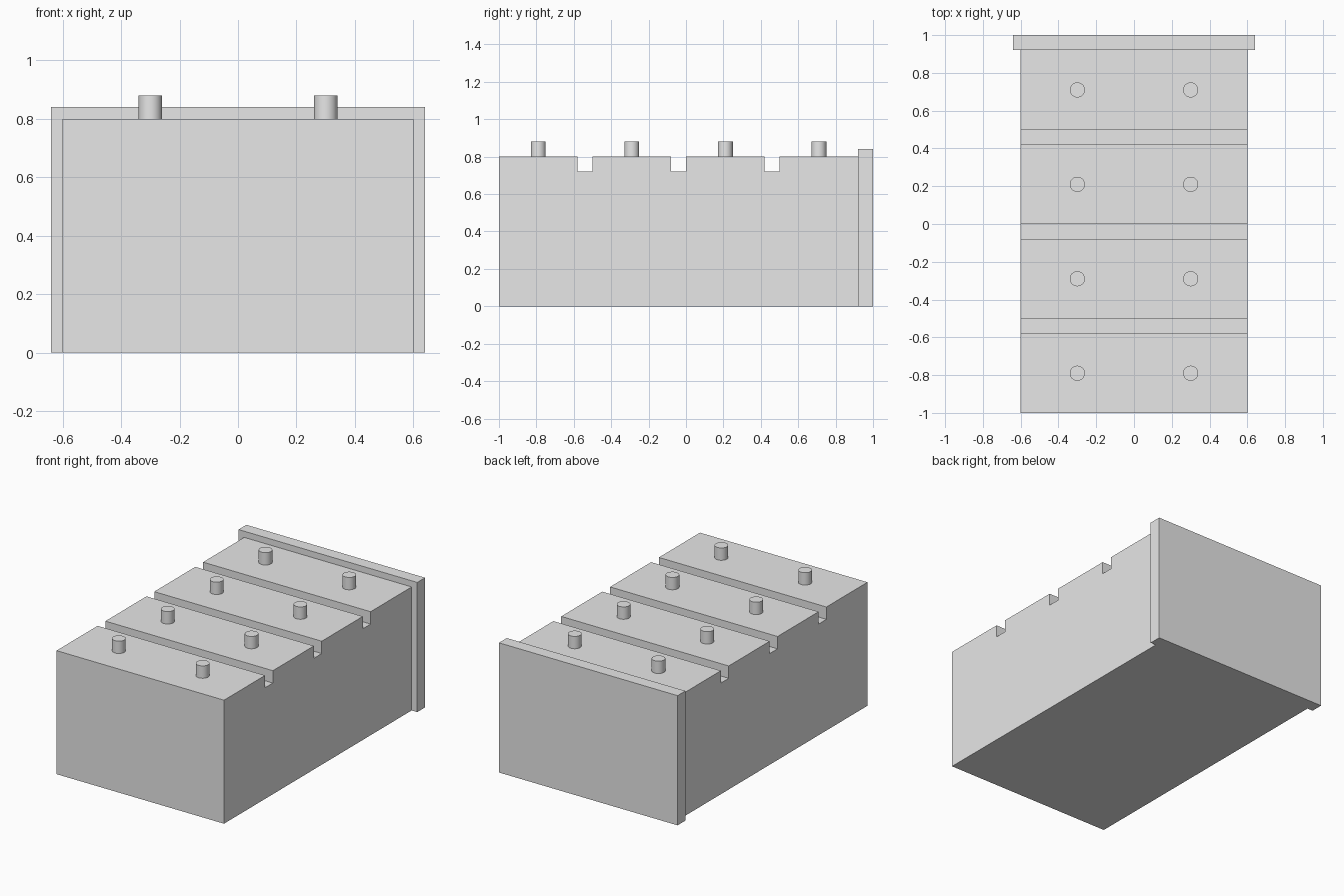
import bpy, bmesh
from mathutils import Matrix, Vector

old = bpy.data.objects.get("Cube")
if old:
    bpy.data.objects.remove(old)

grey = bpy.data.materials.new("plain grey")
grey.use_nodes = True
grey.diffuse_color = (0.8, 0.8, 0.8, 1)
grey.node_tree.nodes["Principled BSDF"].inputs["Base Color"].default_value = (0.8, 0.8, 0.8, 1)


def finish(name, bm):
    bmesh.ops.recalc_face_normals(bm, faces=bm.faces)
    mesh = bpy.data.meshes.new(name)
    bm.to_mesh(mesh)
    bm.free()
    mesh.materials.append(grey)
    obj = bpy.data.objects.new(name, mesh)
    bpy.context.collection.objects.link(obj)
    return obj


# Body: side profile with three grooves, extruded across the width
HALF, TOP, FLOOR, PITCH, GAP = 0.6, 0.8, 0.72, 0.5, 0.08
profile = [(-1, 0), (-1, TOP)]
for i in range(1, 4):
    end = -1 + i * PITCH
    profile += [(end - GAP, TOP), (end - GAP, FLOOR), (end, FLOOR), (end, TOP)]
profile += [(1 - GAP, TOP), (1 - GAP, 0)]

bm = bmesh.new()
side = bm.faces.new([bm.verts.new((-HALF, y, z)) for y, z in profile])
ext = bmesh.ops.extrude_face_region(bm, geom=[side])
moved = [v for v in ext["geom"] if isinstance(v, bmesh.types.BMVert)]
bmesh.ops.translate(bm, vec=Vector((2 * HALF, 0, 0)), verts=moved)
finish("grooved_body", bm)

# Back plate, slightly wider and taller than the body
bm = bmesh.new()
bmesh.ops.create_cube(bm, size=1, matrix=Matrix.Translation((0, 0.96, 0.42))
                      @ Matrix.Diagonal((1.28, GAP, 0.84, 1)))
finish("back_plate", bm)

# Two round pegs on each of the four blocks
for row in range(4):
    for label, x in (("right", -0.3), ("left", 0.3)):
        bm = bmesh.new()
        place = Matrix.Translation((x, -0.79 + row * PITCH, TOP + 0.04))
        bmesh.ops.create_cone(bm, cap_ends=True, segments=32, radius1=0.04,
                              radius2=0.04, depth=GAP, matrix=place)
        for f in bm.faces:
            f.smooth = len(f.verts) == 4
        for e in bm.edges:
            e.smooth = all(f.smooth for f in e.link_faces)
        finish(f"{label}_peg_{row + 1}", bm)
